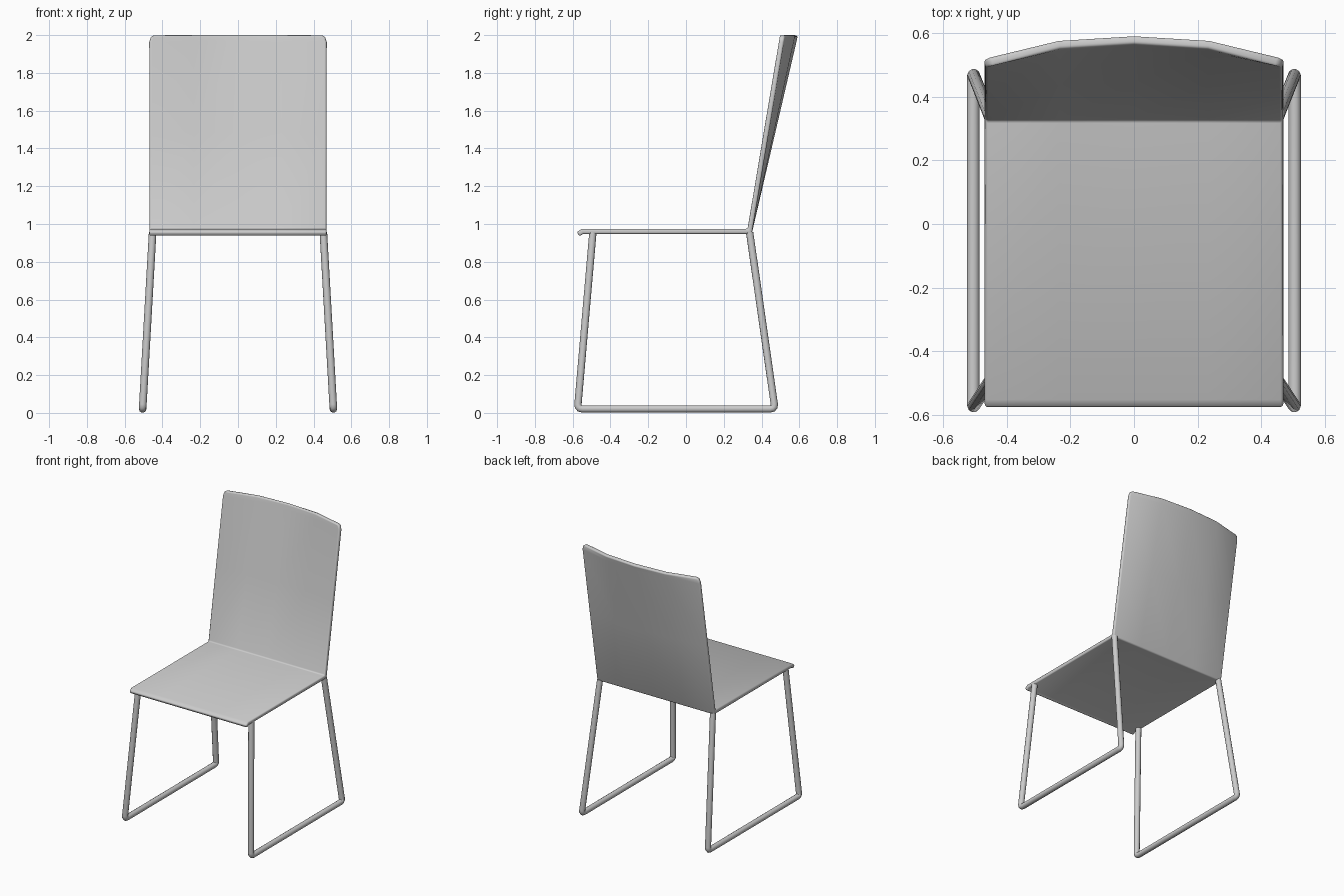
import bpy, bmesh, math
from mathutils import Vector

if "Cube" in bpy.data.objects:
    bpy.data.objects.remove(bpy.data.objects["Cube"])


def finish(obj, angle):
    bpy.ops.object.select_all(action='DESELECT')
    obj.select_set(True)
    bpy.context.view_layer.objects.active = obj
    bpy.ops.object.convert(target='MESH')
    bpy.ops.object.shade_smooth_by_angle(angle=math.radians(angle))


# Seat and bowed backrest: one bent sheet, (y, z, half width) from front lip to top
rows = [(-0.571, 0.946, 0.469), (-0.548, 0.961, 0.469), (0.337, 0.961, 0.469),
        (0.423, 1.48, 0.469), (0.503, 1.963, 0.469), (0.507, 1.989, 0.461),
        (0.509, 1.999, 0.445)]
columns = [(-1, 0), (-0.5, 0.055), (0, 0.07), (0.5, 0.055), (1, 0)]
bm = bmesh.new()
grid = []
for y, z, w in rows:
    t = max(0, (z - 0.961) / 1.039)
    grid.append([bm.verts.new((w * u if abs(u) == 1 else 0.469 * u, y + bow * t, z))
                 for u, bow in columns])
for a, b in zip(grid, grid[1:]):
    for i in range(len(columns) - 1):
        bm.faces.new((a[i], a[i + 1], b[i + 1], b[i]))
mesh = bpy.data.meshes.new("seat_and_back")
bm.to_mesh(mesh)
bm.free()
shell = bpy.data.objects.new("seat_and_back", mesh)
bpy.context.collection.objects.link(shell)
solid = shell.modifiers.new("thickness", 'SOLIDIFY')
solid.thickness = 0.027
solid.offset = 0
solid.use_even_offset = True
bevel = shell.modifiers.new("rounded_rim", 'BEVEL')
bevel.width = 0.011
bevel.segments = 3
bevel.limit_method = 'ANGLE'
bevel.angle_limit = math.radians(50)
finish(shell, 50)


# Sled legs: one bent tube per side with small rounded corners
def sled_leg(name, side):
    path = [Vector((side * x, y, z)) for x, y, z in
            [(0.452, -0.493, 0.955), (0.505, -0.574, 0.021),
             (0.505, 0.471, 0.021), (0.452, 0.337, 0.955)]]
    pts = [path[0]]
    for p, c, n in zip(path, path[1:], path[2:]):
        a = c + (p - c).normalized() * 0.025
        b = c + (n - c).normalized() * 0.025
        for t in (0, 0.33, 0.67, 1):
            pts.append(a * (1 - t) ** 2 + c * 2 * t * (1 - t) + b * t * t)
    pts.append(path[-1])
    curve = bpy.data.curves.new(name, 'CURVE')
    curve.dimensions = '3D'
    curve.bevel_depth = 0.02
    curve.bevel_resolution = 3
    curve.use_fill_caps = True
    spline = curve.splines.new('POLY')
    spline.points.add(len(pts) - 1)
    for sp, p in zip(spline.points, pts):
        sp.co = (*p, 1)
    obj = bpy.data.objects.new(name, curve)
    bpy.context.collection.objects.link(obj)
    finish(obj, 50)


sled_leg("left_sled_leg", -1)
sled_leg("right_sled_leg", 1)
